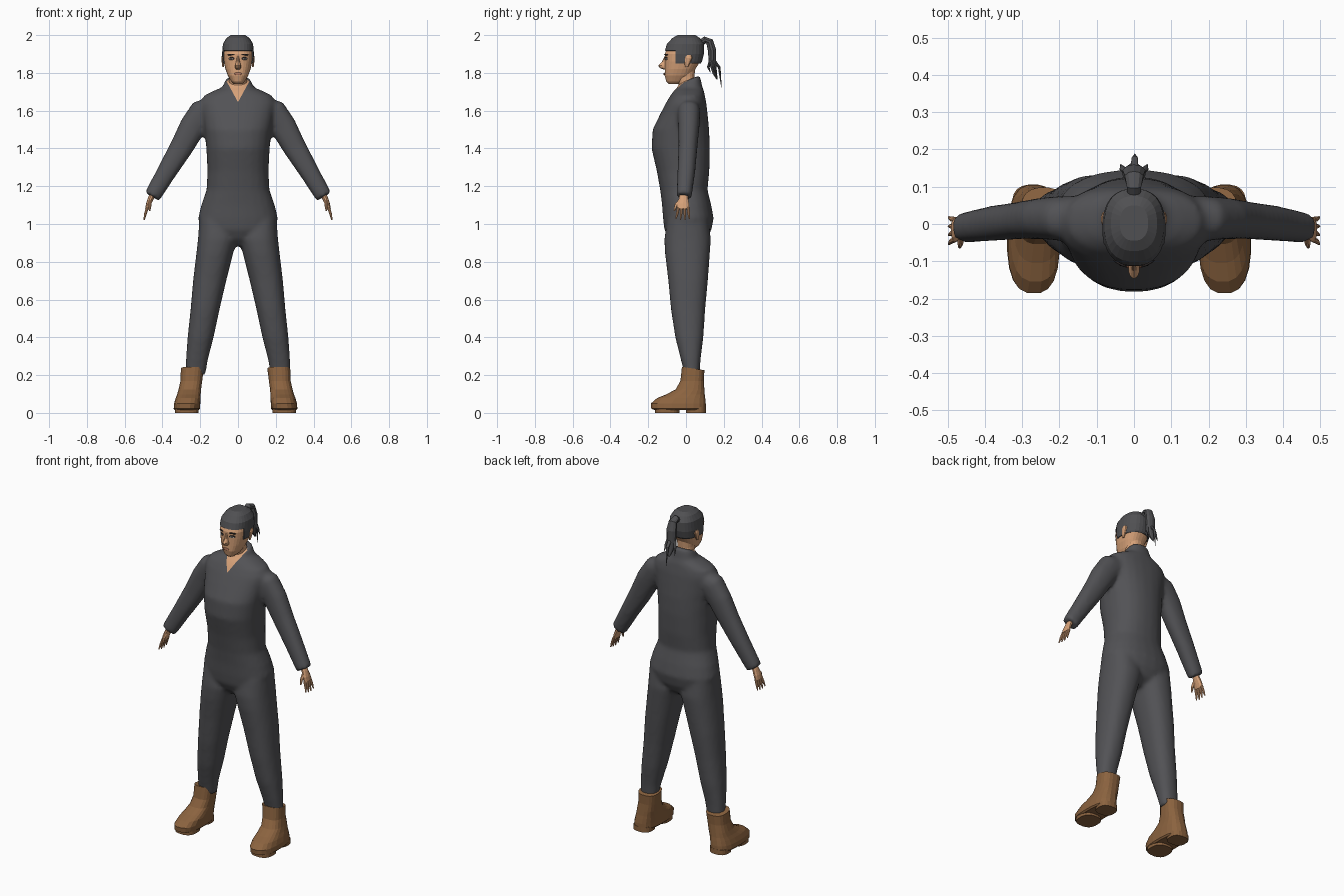
import bpy, bmesh, math
from mathutils import Vector, Matrix
from mathutils.bvhtree import BVHTree

if "Cube" in bpy.data.objects:
    bpy.data.objects.remove(bpy.data.objects["Cube"])


def material(name, rgb):
    m = bpy.data.materials.new(name)
    m.use_nodes = True
    m.diffuse_color = (*rgb, 1)
    m.node_tree.nodes["Principled BSDF"].inputs["Base Color"].default_value = (*rgb, 1)
    return m


SUIT = material("charcoal cloth", (0.085, 0.085, 0.092))
HAIR = material("dark hair", (0.08, 0.08, 0.085))
SKIN = material("skin", (0.68, 0.36, 0.19))
BOOT = material("brown leather", (0.26, 0.125, 0.05))
LIPS = material("lips", (0.48, 0.2, 0.12))
DARK = material("lash black", (0.025, 0.02, 0.02))
WHITE = material("eye white", (0.6, 0.55, 0.5))


def flat(z, rx, front, back, cx=0, tilt=0):
    """Level ring given by half width and front and back limits."""
    ry = (back - front) / 2
    return Vector((cx, (front + back) / 2, z)), Vector((rx, 0, 0)), Vector((0, ry, tilt * ry))


def tube(points, radii, ref):
    """Rings across a path; the first radius runs along ref."""
    pts, rings = [Vector(p) for p in points], []
    for i, p in enumerate(pts):
        t = (pts[min(i + 1, len(pts) - 1)] - pts[max(i - 1, 0)]).normalized()
        u = Vector(ref)
        u = (u - t * u.dot(t)).normalized()
        rings.append((p, u * radii[i][0], t.cross(u) * radii[i][1]))
    return rings


def mirrored(rings, side, shift=0):
    return [tuple(Vector((v.x * side + (shift if k == 0 else 0), v.y, v.z))
                  for k, v in enumerate(r)) for r in rings]


def loft(name, parts, mat, n=20, power=2.3):
    bm = bmesh.new()
    for rings in parts:
        loops = []
        for c, u, v in rings:
            loop = []
            for i in range(n):
                a = math.tau * (i + 0.5) / n
                x, y = math.cos(a), math.sin(a)
                x = math.copysign(abs(x) ** (2 / power), x)
                y = math.copysign(abs(y) ** (2 / power), y)
                loop.append(bm.verts.new(c + u * x + v * y))
            loops.append(loop)
        for a, b in zip(loops, loops[1:]):
            for i in range(n):
                j = (i + 1) % n
                bm.faces.new((a[i], a[j], b[j], b[i]))
        bm.faces.new(loops[0])
        bm.faces.new(loops[-1])
    bmesh.ops.recalc_face_normals(bm, faces=bm.faces[:])
    me = bpy.data.meshes.new(name)
    bm.to_mesh(me)
    bm.free()
    me.materials.append(mat)
    ob = bpy.data.objects.new(name, me)
    bpy.context.collection.objects.link(ob)
    return ob


def cut(bm, faces, co, no):
    geom = set(faces)
    for f in faces:
        geom.update(f.edges)
        geom.update(f.verts)
    bmesh.ops.bisect_plane(bm, geom=list(geom), plane_co=co, plane_no=no)


# Jumpsuit: trunk, sleeves and trouser legs fused into one skin
trunk = [flat(*r) for r in (
    (.885, .05, -.05, .06), (.92, .13, -.09, .11), (.97, .2, -.115, .135),
    (1.03, .212, -.122, .147), (1.1, .195, -.127, .134), (1.18, .167, -.137, .114),
    (1.28, .162, -.155, .124), (1.4, .168, -.183, .127), (1.5, .178, -.177, .123),
    (1.58, .19, -.138, .115), (1.64, .2, -.107, .108), (1.68, .18, -.083, .1),
    (1.705, .13, -.065, .095), (1.722, .087, -.048, .087),
    (1.74, .074, -.04, .08, 0, .35), (1.765, .068, -.038, .073, 0, .4))]
leg = [flat(z, rx, f, b, cx) for z, cx, rx, f, b in (
    (1.02, .11, .095, -.1, .12), (.92, .108, .104, -.115, .132), (.85, .122, .098, -.112, .127),
    (.7, .15, .088, -.094, .116), (.55, .174, .077, -.08, .102), (.4, .198, .069, -.057, .092),
    (.28, .218, .058, -.027, .077), (.2, .225, .052, -.007, .072))]
sleeve = tube([(.12, .015, 1.61), (.19, .015, 1.585), (.24, .015, 1.515), (.3, .01, 1.405),
               (.375, .002, 1.28), (.455, -.01, 1.145)],
              [(.06, .065), (.06, .076), (.056, .07), (.05, .062), (.047, .052), (.04, .044)], (0, 1, 0))
suit = loft("jumpsuit", [trunk] + [mirrored(p, s) for p in (leg, sleeve) for s in (1, -1)], SUIT, 24)
rm = suit.modifiers.new("fuse", "REMESH")
rm.mode, rm.voxel_size = "VOXEL", 0.012
sm = suit.modifiers.new("soften", "SMOOTH")
sm.factor, sm.iterations = 0.5, 5
fused = bpy.data.meshes.new_from_object(suit.evaluated_get(bpy.context.evaluated_depsgraph_get()))
suit.modifiers.clear()
suit.data = fused
fused.materials.clear()
fused.materials.append(SUIT)
fused.materials.append(SKIN)

# Open neckline cut as a V
V_BOTTOM, V_RUN, V_RISE = 1.645, .06, .11
bm = bmesh.new()
bm.from_mesh(fused)
for s in (1, -1):
    near = [f for f in bm.faces if f.calc_center_median().z > 1.6
            and f.calc_center_median().y < .02 and abs(f.calc_center_median().x) < .12]
    cut(bm, near, (0, 0, V_BOTTOM), (s * V_RISE, 0, -V_RUN))
for f in bm.faces:
    c = f.calc_center_median()
    inside = V_RISE * abs(c.x) < V_RUN * (c.z - V_BOTTOM)
    f.material_index = 1 if inside and c.y < .01 else 0
bm.to_mesh(fused)
bm.free()

# Neck and head
loft("neck", [[flat(*r) for r in ((1.67, .05, -.035, .05), (1.74, .048, -.04, .05),
                                  (1.78, .048, -.055, .045), (1.83, .05, -.06, .05))]], SKIN)
skull = [(1.74, .02, -.09, -.03), (1.755, .036, -.105, 0), (1.785, .054, -.113, .03),
         (1.82, .067, -.112, .05), (1.86, .076, -.112, .075), (1.9, .079, -.113, .085),
         (1.94, .074, -.096, .085), (1.97, .056, -.068, .065), (1.986, .032, -.04, .04)]
head = loft("head", [[flat(*r) for r in skull]], SKIN, 28, 2.4)
loft("nose", [[flat(*r) for r in ((1.89, .007, -.113, -.09), (1.86, .01, -.127, -.09),
              (1.84, .016, -.147, -.09), (1.827, .016, -.14, -.09), (1.818, .01, -.12, -.09))]],
     SKIN, 10, 2)

# Hair cap with a clean hairline
hair = loft("hair_cap", [[flat(z + .014 * (z > 1.93), rx + .006, f - .005, b + .01)
                          for z, rx, f, b in skull[3:]]], HAIR, 28, 2.4)
bm = bmesh.new()
bm.from_mesh(hair.data)
HAIRLINE, TEMPLE, NAPE = 1.918, -.055, 1.85
for co, no in (((0, 0, HAIRLINE), (0, 0, 1)), ((0, TEMPLE, 0), (0, 1, 0)), ((0, 0, NAPE), (0, 0, 1))):
    cut(bm, bm.faces[:], co, no)
bare = [f for f in bm.faces if f.calc_center_median().z < NAPE
        or (f.calc_center_median().z < HAIRLINE and f.calc_center_median().y < TEMPLE)]
bmesh.ops.delete(bm, geom=bare, context="FACES")
bm.to_mesh(hair.data)
bm.free()
thick = hair.modifiers.new("thickness", "SOLIDIFY")
thick.thickness, thick.offset = .01, -1

# Ponytail and loose strands
tail = tube([(0, .075, 1.955), (0, .1, 1.975), (0, .125, 1.965), (0, .138, 1.92),
             (0, .14, 1.86), (0, .152, 1.8), (0, .165, 1.765)],
            [(.018, .018), (.02, .018), (.026, .02), (.032, .022), (.03, .02), (.018, .012), (.003, .003)],
            (1, 0, 0))
strands = [tube([(x * .5, .135, 1.88), (x, y - .012, 1.83), (x * 1.2, y, z)],
                [(.012, .01), (.009, .007), (.001, .001)], (1, 0, 0))
           for x, y, z in ((.03, .16, 1.79), (-.03, .16, 1.78), (.002, .188, 1.72), (.012, .13, 1.8))]
loft("ponytail", [tail] + strands, HAIR, 10, 2)

# Face details laid on the head surface
bm = bmesh.new()
bm.from_mesh(head.data)
surface = BVHTree.FromBMesh(bm)
bm.free()


def plate(name, x, z, w, h, mat, lift=0, roll=0):
    hit, normal, _, _ = surface.ray_cast(Vector((x, -1, z)), Vector((0, 1, 0)))
    bm = bmesh.new()
    bmesh.ops.create_uvsphere(bm, u_segments=12, v_segments=8, radius=1)
    yaw = math.atan2(normal.x, -normal.y)
    bm.transform(Matrix.Translation(hit + normal * lift) @ Matrix.Rotation(yaw, 4, "Z")
                 @ Matrix.Rotation(roll, 4, "Y") @ Matrix.Diagonal((w, .004, h, 1)))
    me = bpy.data.meshes.new(name)
    bm.to_mesh(me)
    bm.free()
    me.materials.append(mat)
    bpy.context.collection.objects.link(bpy.data.objects.new(name, me))


plate("mouth", 0, 1.795, .022, .007, LIPS, .003)
for s, label in ((1, "left"), (-1, "right")):
    plate(label + "_brow", s * .037, 1.897, .021, .004, DARK, .001, s * .08)
    plate(label + "_lashes", s * .035, 1.876, .018, .008, DARK)
    plate(label + "_eye", s * .035, 1.874, .013, .005, WHITE, .002)
    plate(label + "_iris", s * .034, 1.874, .005, .005, DARK, .003)

    # Ears
    loft(label + "_ear", [mirrored([flat(z, w, f, b, .079) for z, w, f, b in (
        (1.83, .004, -.005, .01), (1.85, .007, -.008, .02), (1.88, .01, -.008, .034),
        (1.895, .006, .0, .028))], s)], SKIN, 10, 2)

    # Hands: palm, four fingers and thumb
    palm = tube([(.445, -.01, 1.17), (.462, -.013, 1.135), (.474, -.015, 1.105), (.482, -.015, 1.08)],
                [(.022, .016), (.025, .015), (.033, .013), (.033, .01)], (0, 1, 0))
    digits = [tube([(.479, -.015 + k * .017, 1.088), (.49, -.016 + k * .02, 1.055),
                    (.497, -.018 + k * .024, 1.018 + .006 * abs(k))],
                   [(.008, .008), (.007, .007), (.003, .003)], (0, 1, 0)) for k in (-1.5, -.5, .5, 1.5)]
    digits.append(tube([(.464, -.03, 1.125), (.466, -.052, 1.1), (.468, -.062, 1.07)],
                       [(.01, .009), (.009, .008), (.004, .004)], (0, 1, 0)))
    loft(label + "_hand", [mirrored(p, s) for p in [palm] + digits], SKIN, 10, 2)

    # Boots with separate front sole and heel
    boot = [flat(z, rx, f, b, cx, t) for z, cx, rx, f, b, t in (
        (.235, .229, .061, -.022, .098, -.15), (.17, .234, .058, -.03, .095, 0),
        (.125, .242, .06, -.055, .098, 0), (.098, .247, .063, -.105, .1, 0),
        (.078, .251, .067, -.155, .103, 0), (.05, .256, .07, -.187, .106, 0),
        (.022, .258, .07, -.185, .106, 0), (.014, .258, .062, -.165, .1, 0))]
    sole = [flat(z, .063, -.165, -.035, .258) for z in (0, .03)]
    heel = [flat(z, .056, .0, .106, .258) for z in (0, .03)]
    loft(label + "_boot", [mirrored(p, s, -.013) for p in (boot, sole, heel)], BOOT, 20, 2.6)

# Smooth shading with crisp hard edges
for ob in bpy.context.view_layer.objects:
    ob.select_set(ob.type == "MESH")
bpy.context.view_layer.objects.active = suit
bpy.ops.object.shade_smooth_by_angle(angle=math.radians(50))
